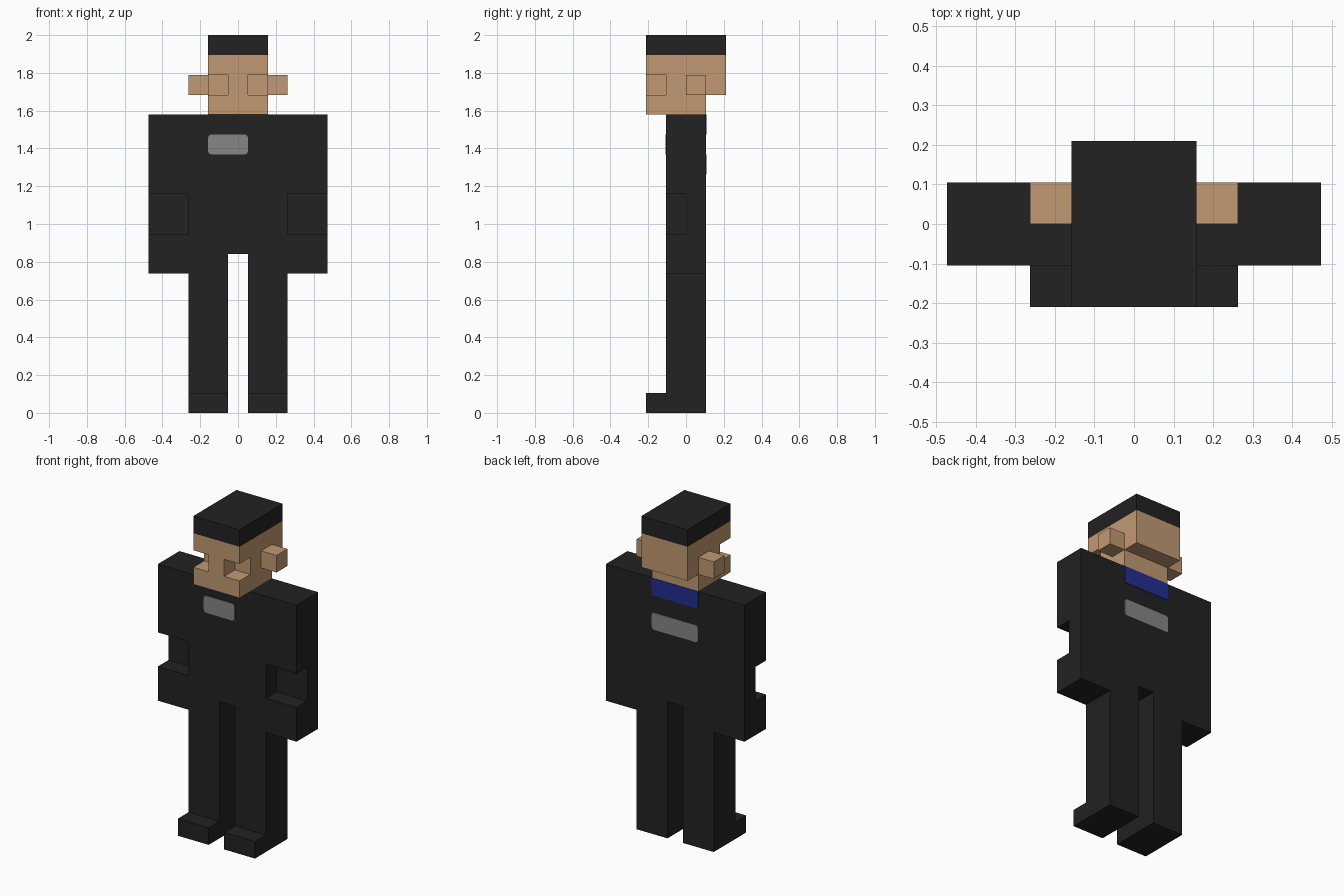
import bpy
import bmesh
import math

cube = bpy.data.objects.get("Cube")
if cube:
    bpy.data.objects.remove(cube, do_unlink=True)

U = 2 / 19  # block size: the figure is 19 blocks tall


def linear(c):
    c /= 255
    return c / 12.92 if c <= 0.04045 else ((c + 0.055) / 1.055) ** 2.4


def material(name, rgb):
    m = bpy.data.materials.new(name)
    col = (*[linear(c) for c in rgb], 1)
    m.use_nodes = True
    m.diffuse_color = col
    m.node_tree.nodes["Principled BSDF"].inputs["Base Color"].default_value = col
    return m


BLACK = material("black cloth", (34, 34, 34))
SKIN = material("skin", (193, 154, 115))
GREY = material("grey badge", (134, 134, 134))
BLUE = material("blue collar", (35, 46, 146))


def prism(name, mat, axis, profile, lo, hi):
    """Extrude a profile (in blocks) along an axis, from lo to hi."""
    place = {"x": lambda a, b, t: (t, a, b),
             "y": lambda a, b, t: (a, t, b),
             "z": lambda a, b, t: (a, b, t)}[axis]
    bm = bmesh.new()
    face = bm.faces.new([bm.verts.new([c * U for c in place(a, b, lo)]) for a, b in profile])
    ext = bmesh.ops.extrude_face_region(bm, geom=[face], use_keep_orig=True)
    new = [v for v in ext["geom"] if isinstance(v, bmesh.types.BMVert)]
    shift = [c * U for c in place(0, 0, hi - lo)]
    bmesh.ops.translate(bm, verts=new, vec=shift)
    bmesh.ops.recalc_face_normals(bm, faces=bm.faces)
    me = bpy.data.meshes.new(name)
    bm.to_mesh(me)
    bm.free()
    me.materials.append(mat)
    ob = bpy.data.objects.new(name, me)
    bpy.context.collection.objects.link(ob)
    return ob


def box(name, mat, x, y, z):
    rect = [(x[0], y[0]), (x[1], y[0]), (x[1], y[1]), (x[0], y[1])]
    return prism(name, mat, "z", rect, *z)


def rounded(x, z, r=0.16, steps=3):
    """Rounded rectangle profile."""
    corners = [(x[1] - r, z[1] - r), (x[0] + r, z[1] - r),
               (x[0] + r, z[0] + r), (x[1] - r, z[0] + r)]
    return [(cx + r * math.cos(a), cz + r * math.sin(a))
            for i, (cx, cz) in enumerate(corners)
            for a in [(i + k / steps) * math.pi / 2 for k in range(steps + 1)]]


# Body
box("torso", BLACK, (-2.5, 2.5), (-1, 1), (8, 15))

# Limbs and ears, one per side
arm = [(-1, 7), (1, 7), (1, 15), (-1, 15), (-1, 11), (0, 11), (0, 9), (-1, 9)]
leg = [(-2, 0), (1, 0), (1, 8), (-1, 8), (-1, 1), (-2, 1)]
for side, s in (("left", 1), ("right", -1)):
    prism(side + "_arm", BLACK, "x", arm, *sorted((2.5 * s, 4.5 * s)))
    prism(side + "_leg", BLACK, "x", leg, *sorted((0.5 * s, 2.5 * s)))
    box(side + "_ear", SKIN, sorted((1.5 * s, 2.5 * s)), (0, 1), (16, 17))

# Head: jaw, eye level with two sockets beside the nose, brow, hair
box("jaw", SKIN, (-1.5, 1.5), (-2, 1), (15, 16))
half = [(0.5, -2), (0.5, -1), (1.5, -1), (1.5, 2)]
prism("eye_level", SKIN, "z", half + [(-x, y) for x, y in reversed(half)], 16, 17)
box("brow", SKIN, (-1.5, 1.5), (-2, 2), (17, 18))
box("hair", BLACK, (-1.5, 1.5), (-2, 2), (18, 19))

# Thin plates on the jacket
T = 0.03
box("back_collar", BLUE, (-1.5, 1.5), (1, 1 + T), (14, 15))
prism("chest_badge", GREY, "y", rounded((-1.5, 0.5), (13, 14)), -1 - T, -1)
prism("back_badge", GREY, "y", rounded((-1.5, 1.5), (12, 13)), 1, 1 + T)
